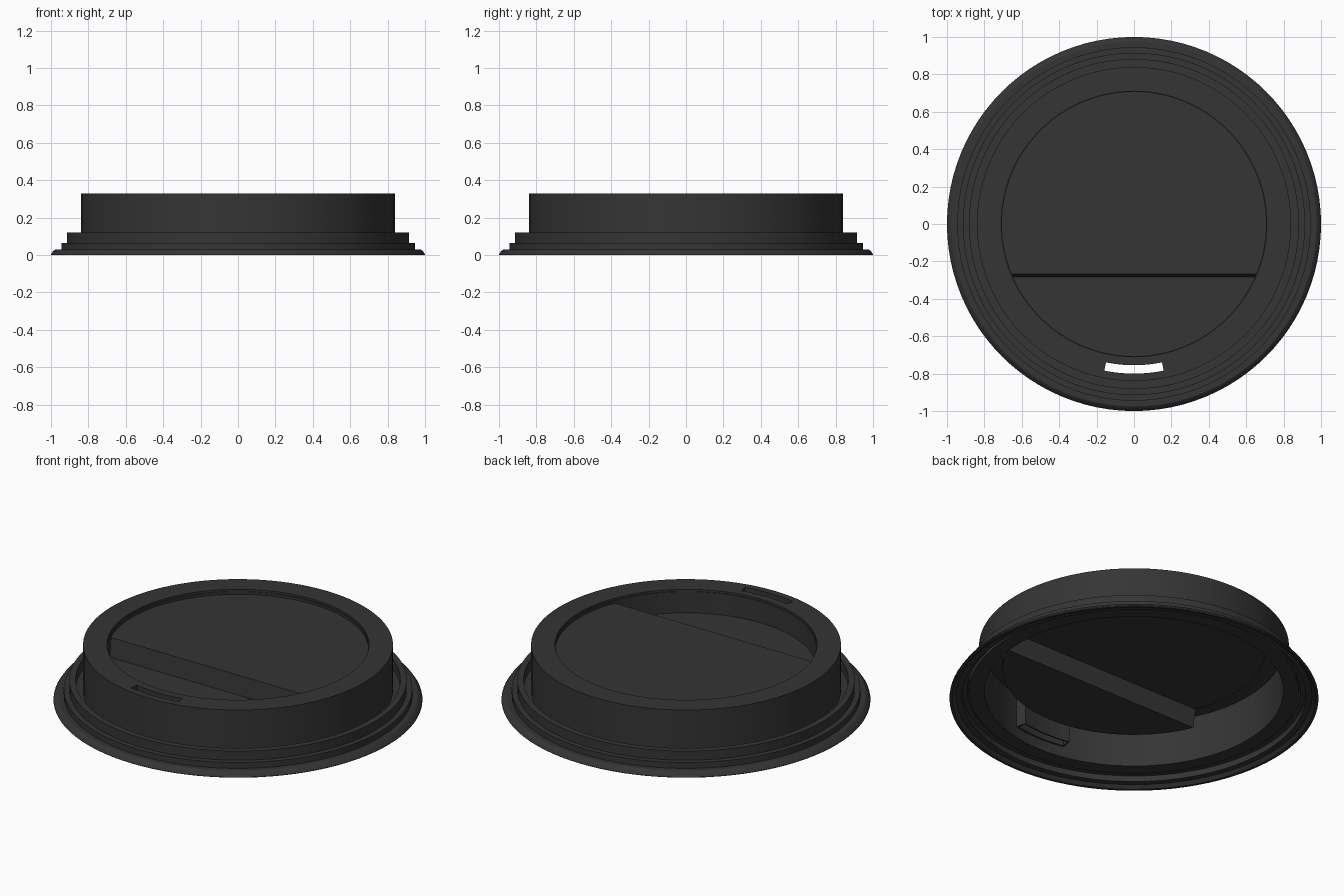
import bpy, bmesh, math

if "Cube" in bpy.data.objects:
    bpy.data.objects.remove(bpy.data.objects["Cube"])

SEG = 96
plastic = bpy.data.materials.new("dark_grey_plastic")
plastic.diffuse_color = (0.035, 0.035, 0.035, 1)
plastic.use_nodes = True
plastic.node_tree.nodes["Principled BSDF"].inputs["Base Color"].default_value = plastic.diffuse_color


def finish(bm, name):
    bmesh.ops.remove_doubles(bm, verts=bm.verts, dist=1e-5)
    bmesh.ops.recalc_face_normals(bm, faces=bm.faces)
    me = bpy.data.meshes.new(name)
    bm.to_mesh(me)
    bm.free()
    me.materials.append(plastic)
    ob = bpy.data.objects.new(name, me)
    bpy.context.collection.objects.link(ob)
    return ob


def activate(ob):
    bpy.ops.object.select_all(action='DESELECT')
    ob.select_set(True)
    bpy.context.view_layer.objects.active = ob


def cut(ob, cutter):
    m = ob.modifiers.new("cut", 'BOOLEAN')
    m.operation, m.solver, m.object = 'DIFFERENCE', 'EXACT', cutter
    activate(ob)
    bpy.ops.object.modifier_apply(modifier=m.name)


def smooth(ob):
    activate(ob)
    bpy.ops.object.shade_smooth_by_angle(angle=math.radians(30))


def sweep(name, profile, a0, a1, n, closed):
    """Sweep a closed (radius, z) profile about z between two angles."""
    bm = bmesh.new()
    count = n if closed else n + 1
    rings = []
    for i in range(count):
        a = a0 + (a1 - a0) * i / n
        rings.append([bm.verts.new((r * math.cos(a), r * math.sin(a), z)) for r, z in profile])
    k = len(profile)
    for i in range(n):
        p, q = rings[i], rings[(i + 1) % count]
        for j in range(k):
            bm.faces.new((p[j], p[(j + 1) % k], q[(j + 1) % k], q[j]))
    if not closed:
        bm.faces.new(rings[0])
        bm.faces.new(rings[-1])
    return finish(bm, name)


def arc_block(name, r0, r1, half, z0, z1):
    mid = -math.pi / 2
    return sweep(name, [(r0, z0), (r1, z0), (r1, z1), (r0, z1)], mid - half, mid + half, 8, False)


# Lid shell: raised rim, wall, groove and stepped skirt, hollow below
shell = [(0.71, 0.33), (0.84, 0.33), (0.84, 0.06), (0.88, 0.06), (0.88, 0.12), (0.915, 0.12),
         (0.915, 0.065), (0.945, 0.065), (0.945, 0.03), (0.975, 0.03), (0.988, 0.022), (1.0, 0.004),
         (1.0, 0.0), (0.985, 0.0), (0.965, 0.018), (0.932, 0.018), (0.932, 0.053), (0.902, 0.053),
         (0.902, 0.107), (0.893, 0.107), (0.893, 0.045), (0.81, 0.045), (0.81, 0.315), (0.71, 0.315)]
body = sweep("lid_body", shell, 0, 2 * math.pi, SEG, True)

# Drinking slot with a short spout hanging below it
spout = arc_block("spout", 0.747, 0.812, 0.21, 0.11, 0.32)
cutter = arc_block("slot_cutter", 0.755, 0.80, 0.2, 0.07, 0.4)
cutter.hide_render = True
cut(body, cutter)
cut(spout, cutter)
bpy.data.objects.remove(cutter)

# Recessed top: shallow back panel, slanted step, deep front well
R, TOP, PANEL, WELL = 0.71, 0.318, 0.298, 0.187
a0 = math.asin(-0.268 / R)
b0 = math.asin(-0.282 / R)
bm = bmesh.new()


def arc(start, end, z, n):
    pts = [start + (end - start) * i / n for i in range(n + 1)]
    return [bm.verts.new((R * math.cos(t), R * math.sin(t), z)) for t in pts]


def wall(upper, lower):
    for i in range(len(upper) - 1):
        bm.faces.new((upper[i], upper[i + 1], lower[i + 1], lower[i]))


back_top = arc(a0, math.pi - a0, TOP, 60)
panel = arc(a0, math.pi - a0, PANEL, 60)
front_top = arc(math.pi - a0, 2 * math.pi + a0, TOP, 36)
well = arc(math.pi - b0, 2 * math.pi + b0, WELL, 36)
wall(back_top, panel)
wall(front_top, well)
bm.faces.new(panel)
bm.faces.new(well)
bm.faces.new((panel[0], panel[-1], well[0], well[-1]))
bm.faces.new((panel[-1], front_top[0], well[0]))
bm.faces.new((panel[0], front_top[-1], well[-1]))
recess = finish(bm, "recessed_top")
thick = recess.modifiers.new("thickness", 'SOLIDIFY')
thick.thickness, thick.offset = 0.008, 0
activate(recess)
bpy.ops.object.modifier_apply(modifier=thick.name)

for ob in (body, spout, recess):
    smooth(ob)
